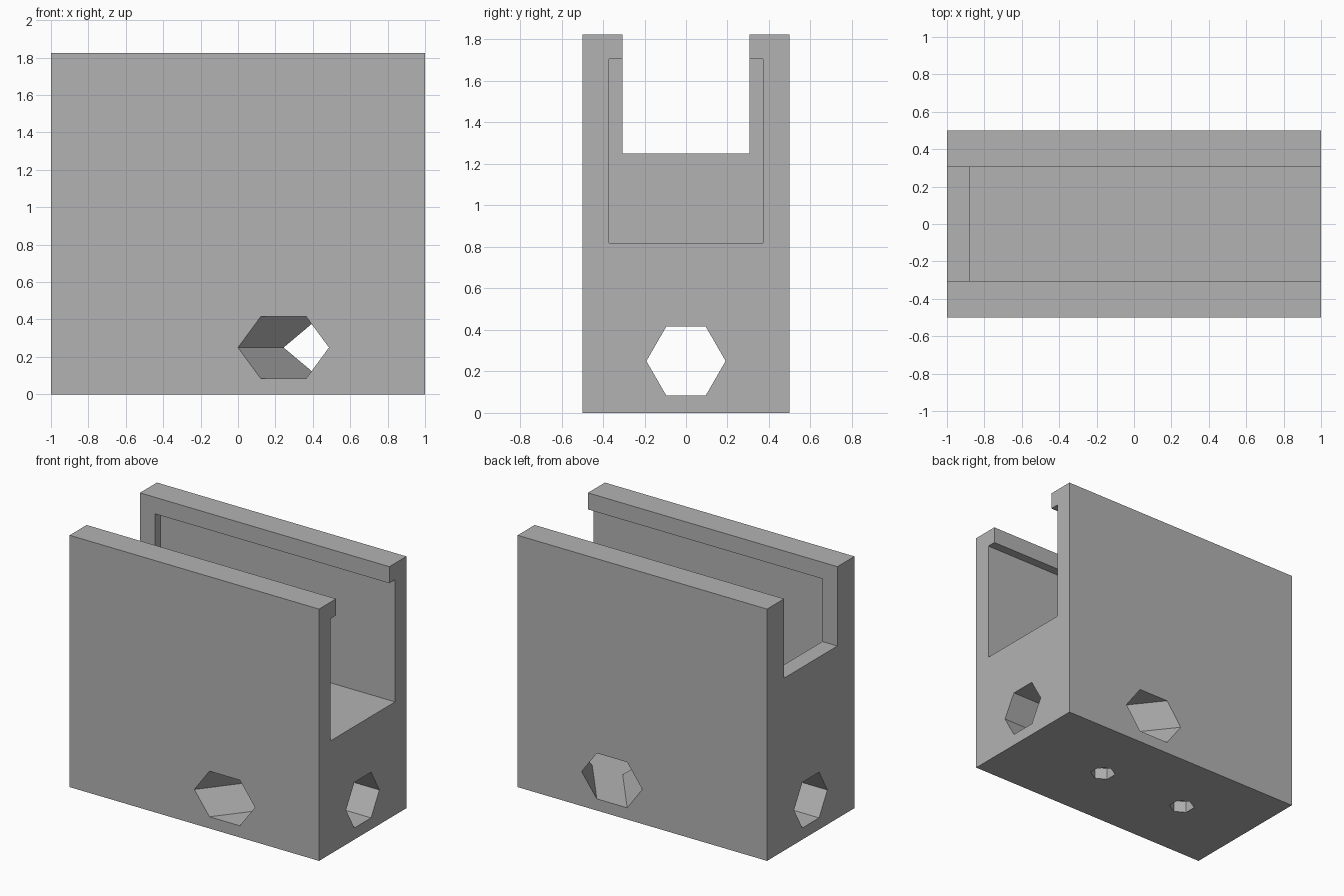
import bpy, bmesh
from math import radians, sin, cos, tan
from mathutils import Matrix, Vector

cube = bpy.data.objects.get("Cube")
if cube:
    bpy.data.objects.remove(cube, do_unlink=True)

grey = bpy.data.materials.new("plain_grey")
grey.use_nodes = True
colour = (0.45, 0.45, 0.45, 1)
grey.diffuse_color = colour
grey.node_tree.nodes["Principled BSDF"].inputs["Base Color"].default_value = colour


def to_object(name, bm):
    bmesh.ops.recalc_face_normals(bm, faces=bm.faces)
    mesh = bpy.data.meshes.new(name)
    bm.to_mesh(mesh)
    bm.free()
    mesh.materials.append(grey)
    obj = bpy.data.objects.new(name, mesh)
    bpy.context.collection.objects.link(obj)
    return obj


def box(name, low, high):
    low, high = Vector(low), Vector(high)
    bm = bmesh.new()
    place = Matrix.Translation((low + high) / 2) @ Matrix.Diagonal((*(high - low), 1))
    bmesh.ops.create_cube(bm, size=1, matrix=place)
    return to_object(name, bm)


def prism(name, start, end, corner, radius, sides=6):
    """Polygonal rod from start to end, with one corner in the given direction."""
    start, end, corner = Vector(start), Vector(end), Vector(corner).normalized()
    axis = (end - start).normalized()
    frame = Matrix((corner.cross(axis), corner, axis)).transposed().to_4x4()
    bm = bmesh.new()
    bmesh.ops.create_cone(bm, cap_ends=True, segments=sides, radius1=radius, radius2=radius,
                          depth=(end - start).length,
                          matrix=Matrix.Translation((start + end) / 2) @ frame)
    return to_object(name, bm)


body = box("slotted_block", (-1, -0.5, 0), (1, 0.5, 1.825))
HOLE_Z, HOLE_R = 0.25, 0.191

# Top slot, inner pocket open at one end, and lengthwise hole
cutters = [
    box("slot_cutter", (-1.2, -0.305, 1.25), (1.2, 0.305, 2)),
    box("pocket_cutter", (-0.88, -0.37, 0.82), (1.2, 0.37, 1.705)),
    prism("long_hole_cutter", (-1.2, 0, HOLE_Z), (1.2, 0, HOLE_Z), (0, 1, 0), HOLE_R),
]

# Slanted side holes, mirrored front to back, meeting inside the long hole
slant = radians(38.3)
meet = Vector((0.243 + 0.5 * tan(slant), 0, HOLE_Z))
for side in (-1, 1):
    outward = Vector((-sin(slant), side * cos(slant), 0))
    across = Vector((cos(slant), side * sin(slant), 0))
    cutters.append(prism("side_hole_cutter", meet + outward, meet, across, HOLE_R))

# Small holes from the underside up into the long hole
for x in (0.28, -0.43):
    cutters.append(prism("bottom_hole_cutter", (x, 0, -0.1), (x, 0, HOLE_Z), (0, 1, 0), 0.086))

# Carve the block, then drop the cutters
bpy.context.view_layer.objects.active = body
for cutter in cutters:
    cutter.hide_render = True
    cut = body.modifiers.new("cut", "BOOLEAN")
    cut.operation, cut.solver, cut.object = "DIFFERENCE", "EXACT", cutter
    bpy.ops.object.modifier_apply(modifier=cut.name)
    bpy.data.objects.remove(cutter, do_unlink=True)
